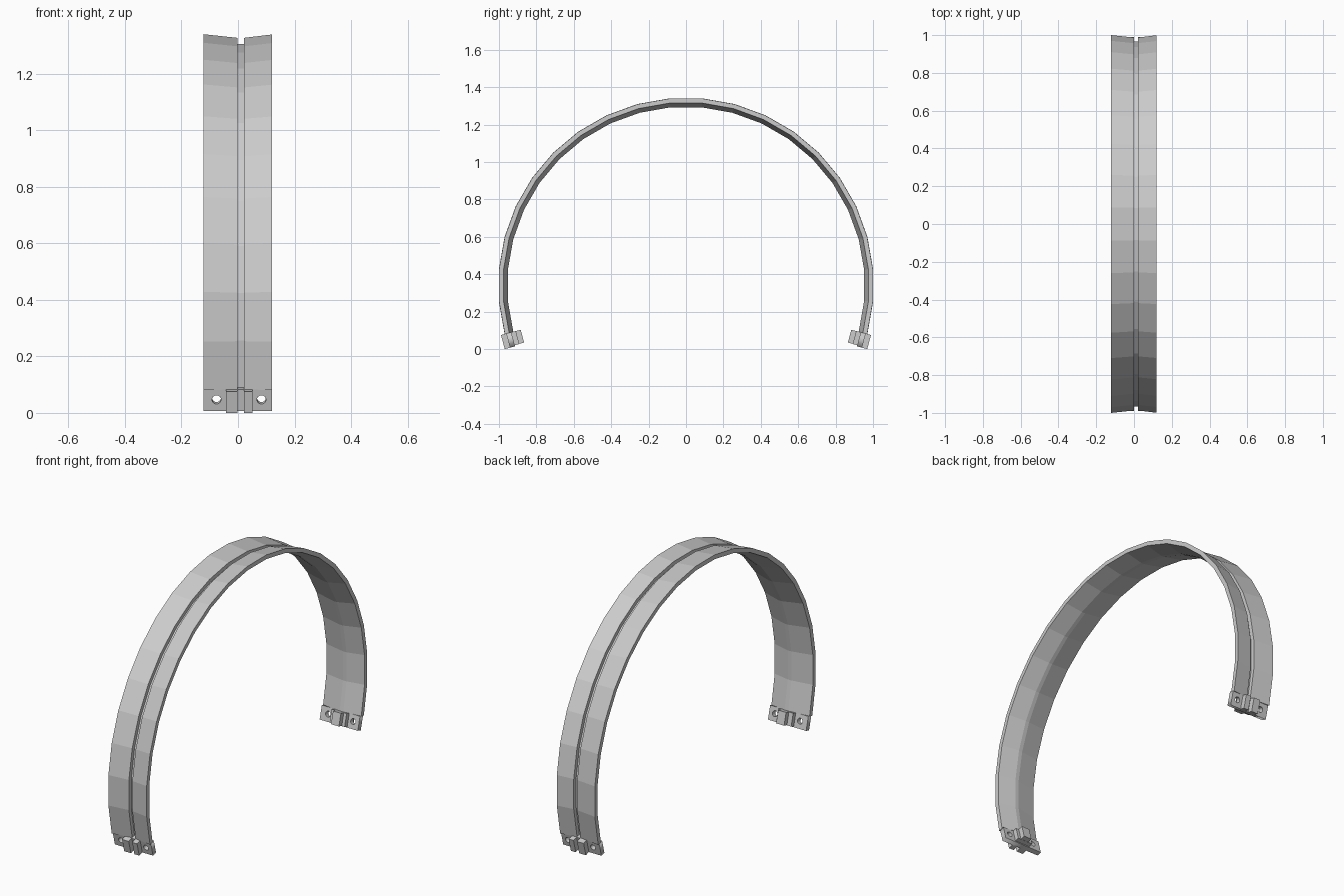
import bpy, bmesh
from math import sin, cos, pi, radians
from mathutils import Matrix, Vector

if "Cube" in bpy.data.objects:
    bpy.data.objects.remove(bpy.data.objects["Cube"])

CZ = 0.34               # height of the arc centre
END = radians(105)      # half sweep of the band


def finish(name, bm):
    bmesh.ops.recalc_face_normals(bm, faces=bm.faces)
    me = bpy.data.meshes.new(name)
    bm.to_mesh(me)
    bm.free()
    ob = bpy.data.objects.new(name, me)
    bpy.context.collection.objects.link(ob)
    return ob


# Band: shallow V section with a centre groove, swept in 10 degree facets
section = [(-0.122, 1.004), (-0.001, 0.991), (-0.001, 0.969), (0.021, 0.969),
           (0.021, 0.991), (0.12, 1.003), (0.12, 0.979), (0.021, 0.956),
           (-0.001, 0.956), (-0.122, 0.979)]
bm = bmesh.new()
rings = []
for i in range(22):
    a = -END + i * radians(10)
    rings.append([bm.verts.new((x, r * sin(a), CZ + r * cos(a)))
                  for x, r in section])
n = len(section)
for r0, r1 in zip(rings, rings[1:]):
    for j in range(n):
        k = (j + 1) % n
        bm.faces.new((r0[j], r0[k], r1[k], r1[j]))
bm.faces.new(rings[0])
bm.faces.new(rings[-1])
finish("band", bm)


def end_frame(s):
    # local x = width, y = along the band past its end, z = radius
    t = Vector((0, s * cos(END), -sin(END)))
    r = Vector((0, s * sin(END), cos(END)))
    return Matrix(((1, 0, 0, 0), (0, t.y, r.y, 0), (0, t.z, r.z, CZ), (0, 0, 0, 1)))


def block(name, frame, x0, x1, t0, t1, r0, r1):
    bm = bmesh.new()
    bmesh.ops.create_cube(bm, size=1)
    for v in bm.verts:
        v.co = ((x0 + x1) / 2 + v.co.x * (x1 - x0),
                (t0 + t1) / 2 + v.co.y * (t1 - t0),
                (r0 + r1) / 2 + v.co.z * (r1 - r0))
    bm.transform(frame)
    finish(name, bm)


def plate(name, frame, x0, x1, t0, t1, r0, r1, holes, rad):
    # filled outline with round holes, extruded to thickness
    loops = [[(x0, t0), (x1, t0), (x1, t1), (x0, t1)]]
    for hx, ht in holes:
        loops.append([(hx + rad * cos(k * pi / 8), ht + rad * sin(k * pi / 8))
                      for k in range(16)])
    cu = bpy.data.curves.new(name + "_outline", 'CURVE')
    cu.dimensions = '2D'
    cu.fill_mode = 'BOTH'
    cu.extrude = (r1 - r0) / 2
    for pts in loops:
        sp = cu.splines.new('POLY')
        sp.points.add(len(pts) - 1)
        for p, (x, y) in zip(sp.points, pts):
            p.co = (x, y, 0, 1)
        sp.use_cyclic_u = True
    tmp = bpy.data.objects.new(name + "_outline", cu)
    bpy.context.collection.objects.link(tmp)
    bpy.context.view_layer.update()
    me = bpy.data.meshes.new_from_object(
        tmp.evaluated_get(bpy.context.evaluated_depsgraph_get()))
    bm = bmesh.new()
    bm.from_mesh(me)
    bpy.data.objects.remove(tmp)
    bpy.data.meshes.remove(me)
    bmesh.ops.remove_doubles(bm, verts=bm.verts, dist=1e-5)
    bm.transform(frame @ Matrix.Translation((0, 0, (r0 + r1) / 2)))
    finish(name, bm)


# End fittings: drilled plate, two outer lugs, stepped inner boss
for s, side in ((-1, "front"), (1, "back")):
    f = end_frame(s)
    plate(side + "_end_plate", f, -0.122, 0.12, 0, 0.078, 0.967, 0.995,
          [(-0.076, 0.037), (0.083, 0.037)], 0.016)
    block(side + "_lug_left", f, -0.043, -0.001, 0, 0.078, 0.99, 1.024)
    block(side + "_lug_right", f, 0.021, 0.052, 0, 0.078, 0.99, 1.024)
    block(side + "_inner_boss", f, -0.043, 0.052, 0, 0.072, 0.942, 0.969)
    block(side + "_inner_tab", f, -0.016, 0.034, 0, 0.071, 0.915, 0.945)
